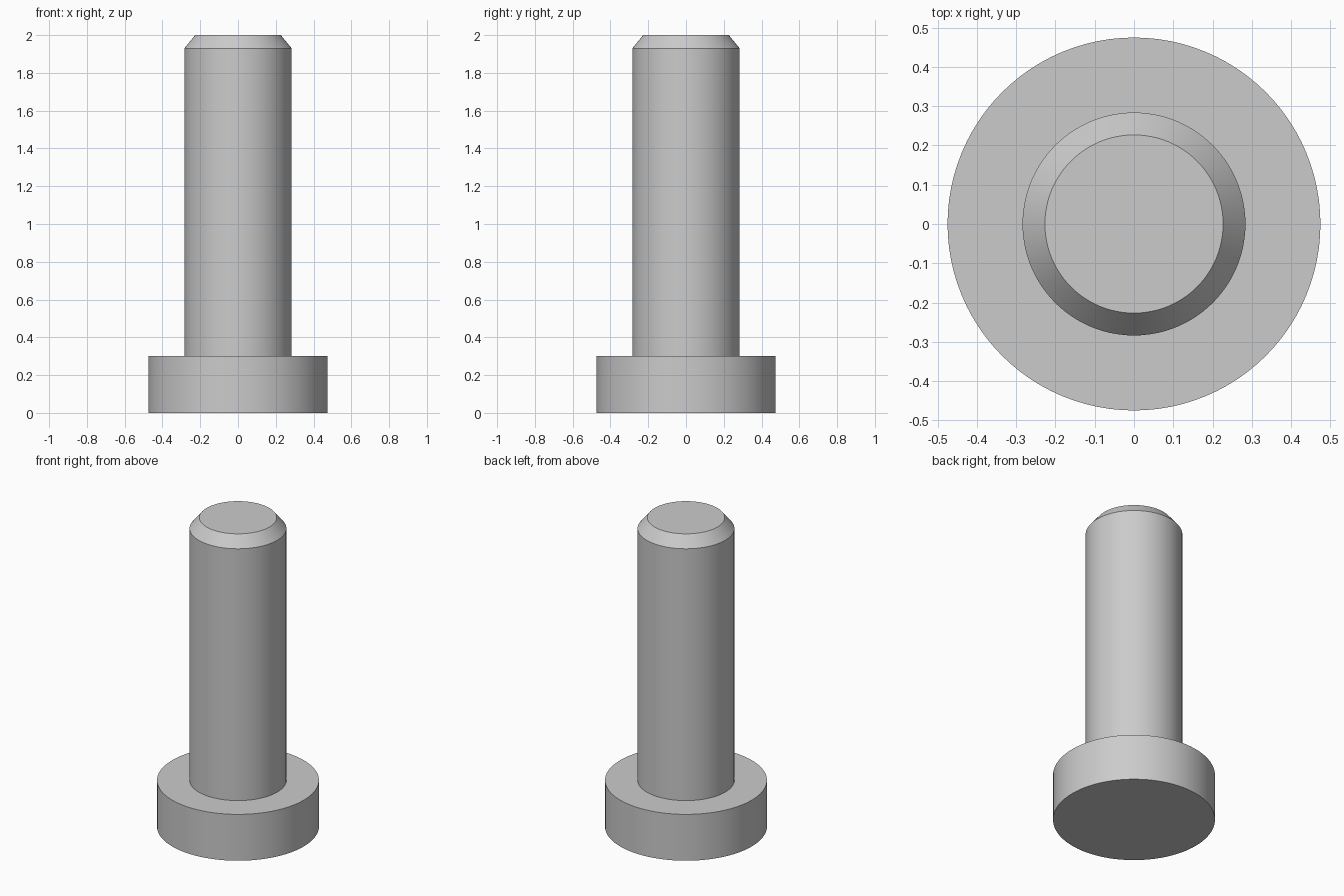
import bpy
import bmesh
import math

cube = bpy.data.objects.get("Cube")
if cube:
    bpy.data.objects.remove(cube, do_unlink=True)

SEGMENTS = 96

steel = bpy.data.materials.new("light grey")
steel.use_nodes = True
grey = (0.6, 0.6, 0.6, 1)
steel.diffuse_color = grey
steel.node_tree.nodes["Principled BSDF"].inputs["Base Color"].default_value = grey


def lathe(name, profile):
    """Turn a (radius, z) profile, listed bottom to top, into a capped solid."""
    bm = bmesh.new()
    rings = []
    for radius, z in profile:
        angles = [math.tau * i / SEGMENTS for i in range(SEGMENTS)]
        rings.append([bm.verts.new((radius * math.cos(a), radius * math.sin(a), z))
                      for a in angles])
    for low, high in zip(rings, rings[1:]):
        for i in range(SEGMENTS):
            j = (i + 1) % SEGMENTS
            bm.faces.new((low[i], low[j], high[j], high[i]))
    bm.faces.new(rings[0][::-1])
    bm.faces.new(rings[-1])
    mesh = bpy.data.meshes.new(name)
    bm.to_mesh(mesh)
    bm.free()
    mesh.materials.append(steel)
    obj = bpy.data.objects.new(name, mesh)
    bpy.context.collection.objects.link(obj)
    bpy.ops.object.select_all(action="DESELECT")
    obj.select_set(True)
    bpy.context.view_layer.objects.active = obj
    bpy.ops.object.shade_smooth_by_angle(angle=math.radians(30))
    return obj


# One turned solid: wide head, step in to the shaft, chamfered tip
lathe("headed_pin", [
    (0.475, 0), (0.475, 0.3),
    (0.284, 0.3), (0.284, 1.93),
    (0.227, 2),
])
